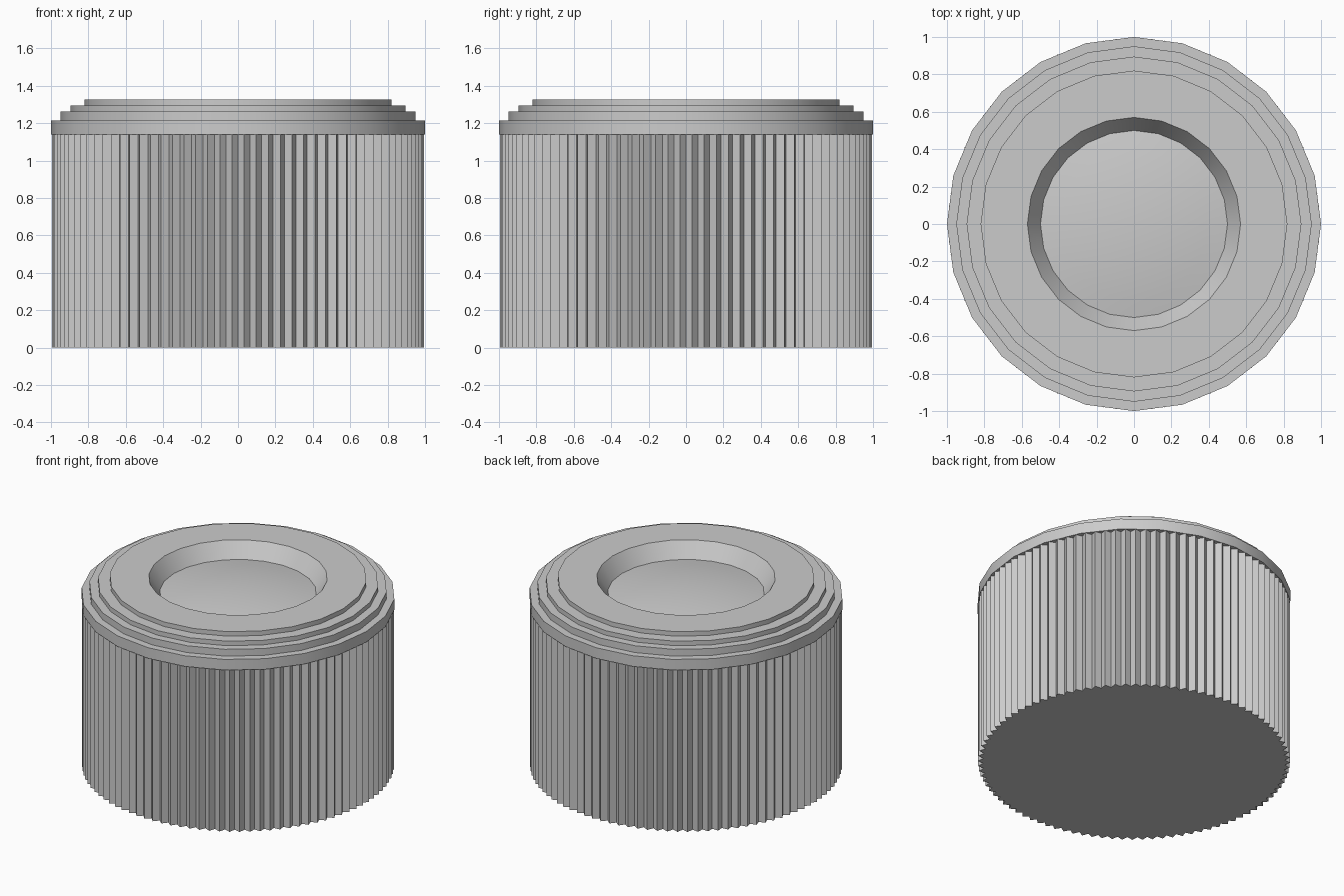
import bpy, bmesh, math

old = bpy.data.objects.get("Cube")
if old:
    bpy.data.objects.remove(old, do_unlink=True)

TEETH = 96       # ridges around the grip
SIDES = 24       # facets around the cap
CAP_Z = 1.139    # underside of the cap

grey = bpy.data.materials.new("plain grey")
grey.use_nodes = True
grey.diffuse_color = (0.6, 0.6, 0.6, 1)
grey.node_tree.nodes["Principled BSDF"].inputs["Base Color"].default_value = (0.6, 0.6, 0.6, 1)


def finish(name, bm, smooth):
    bmesh.ops.recalc_face_normals(bm, faces=bm.faces)
    mesh = bpy.data.meshes.new(name)
    bm.to_mesh(mesh)
    bm.free()
    mesh.materials.append(grey)
    obj = bpy.data.objects.new(name, mesh)
    bpy.context.collection.objects.link(obj)
    if smooth:
        bpy.ops.object.select_all(action='DESELECT')
        obj.select_set(True)
        bpy.context.view_layer.objects.active = obj
        bpy.ops.object.shade_smooth_by_angle(angle=math.radians(30))
    return obj


# Ridged grip: a toothed outline extruded upward
bm = bmesh.new()
outline = []
for i in range(TEETH * 2):
    a = math.pi * i / TEETH
    r = 0.995 if i % 2 else 0.961
    outline.append(bm.verts.new((r * math.cos(a), r * math.sin(a), 0)))
base = bm.faces.new(outline)
top = bmesh.ops.extrude_face_region(bm, geom=[base], use_keep_orig=True)["geom"]
bmesh.ops.translate(bm, vec=(0, 0, CAP_Z),
                    verts=[v for v in top if isinstance(v, bmesh.types.BMVert)])
finish("ridged_grip", bm, False)

# Stepped cap with a tapered recess and a shallow domed floor
profile = [(0, CAP_Z), (1, CAP_Z), (1, 1.214), (0.95, 1.214), (0.95, 1.262),
           (0.895, 1.262), (0.895, 1.294), (0.82, 1.294), (0.82, 1.326),
           (0.57, 1.326)]
FLOOR_R, FLOOR_Z, DOME_H, RINGS = 0.5, 1.22, 0.045, 5
for k in range(RINGS, -1, -1):
    t = k / RINGS
    profile.append((FLOOR_R * t, FLOOR_Z + DOME_H * (1 - t * t)))

bm = bmesh.new()
verts = [bm.verts.new((r, 0, z)) for r, z in profile]
edges = [bm.edges.new(pair) for pair in zip(verts, verts[1:])]
bmesh.ops.spin(bm, geom=verts + edges, cent=(0, 0, 0), axis=(0, 0, 1),
               angle=math.tau, steps=SIDES, use_merge=True)
bmesh.ops.remove_doubles(bm, verts=bm.verts, dist=0.0001)
finish("stepped_cap", bm, True)
